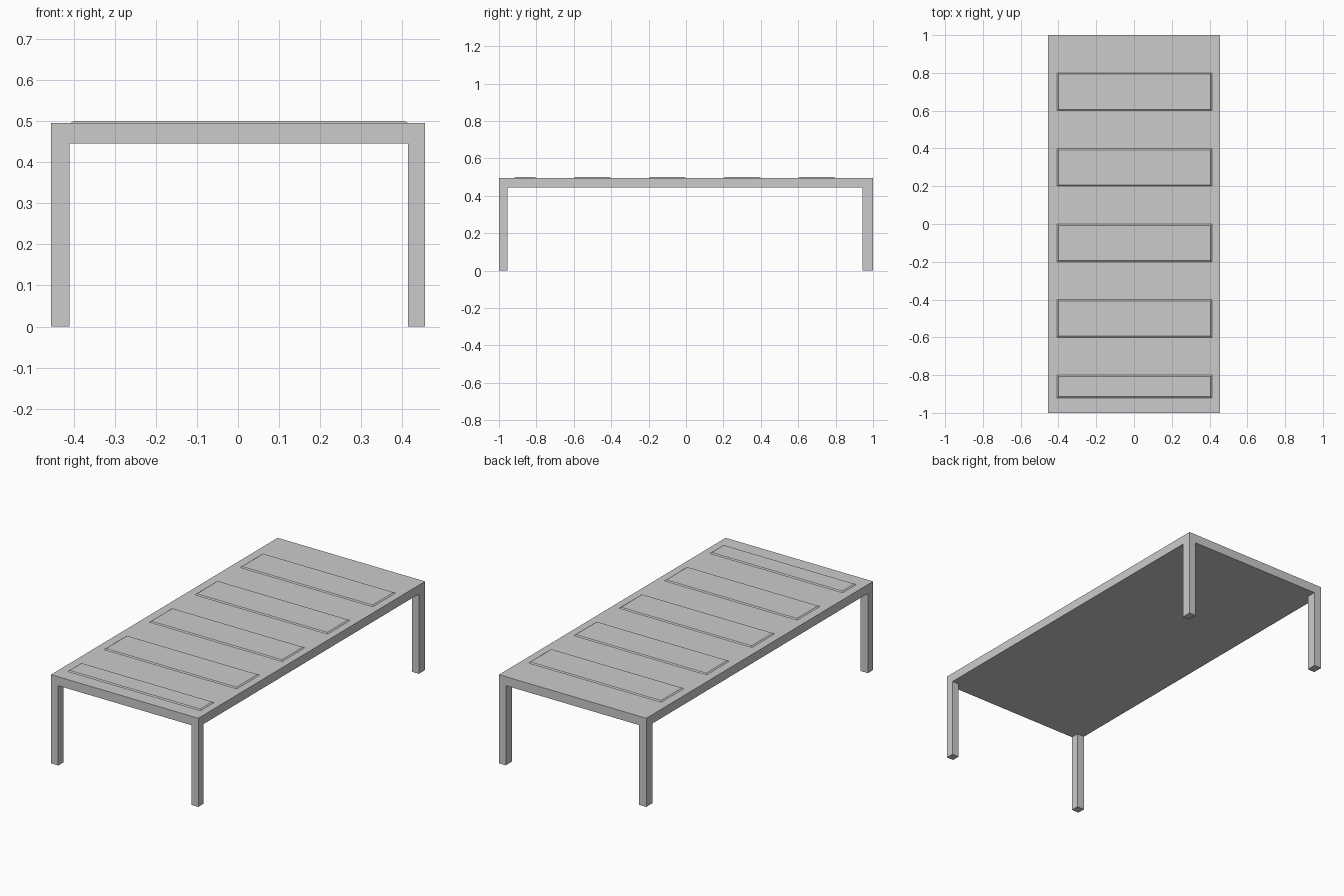
import bpy
import bmesh

cube = bpy.data.objects.get("Cube")
if cube:
    bpy.data.objects.remove(cube)

GREY = (0.6, 0.6, 0.6, 1.0)
grey = bpy.data.materials.new("plain grey")
grey.use_nodes = True
grey.diffuse_color = GREY
grey.node_tree.nodes["Principled BSDF"].inputs["Base Color"].default_value = GREY


def box(name, low, high, taper=0.0):
    """Box between two corners; taper pulls the top face inwards."""
    bm = bmesh.new()
    bmesh.ops.create_cube(bm, size=1)
    for v in bm.verts:
        top = v.co.z > 0
        for i in range(3):
            inset = taper if top and i < 2 else 0.0
            v.co[i] = high[i] - inset if v.co[i] > 0 else low[i] + inset
    mesh = bpy.data.meshes.new(name)
    bm.to_mesh(mesh)
    bm.free()
    mesh.materials.append(grey)
    obj = bpy.data.objects.new(name, mesh)
    bpy.context.collection.objects.link(obj)
    return obj


HALF_X, HALF_Y = 0.455, 1.0
UNDER, TOP = 0.445, 0.495

# Table top
box("table_top", (-HALF_X, -HALF_Y, UNDER), (HALF_X, HALF_Y, TOP))

# Corner legs
for side, x0, x1 in (("right", -HALF_X, -0.41), ("left", 0.413, HALF_X)):
    for end, y0, y1 in (("front", -HALF_Y, -0.955), ("back", 0.945, HALF_Y)):
        box(f"{end}_{side}_leg", (x0, y0, 0), (x1, y1, UNDER))

# Thin raised slats with sloping edges; the front one is narrower
for i in range(5):
    back = 0.8 - 0.4 * i
    width = 0.2 if i < 4 else 0.12
    box(f"slat_{i + 1}", (-0.407, back - width, TOP), (0.413, back, 0.5), taper=0.007)
